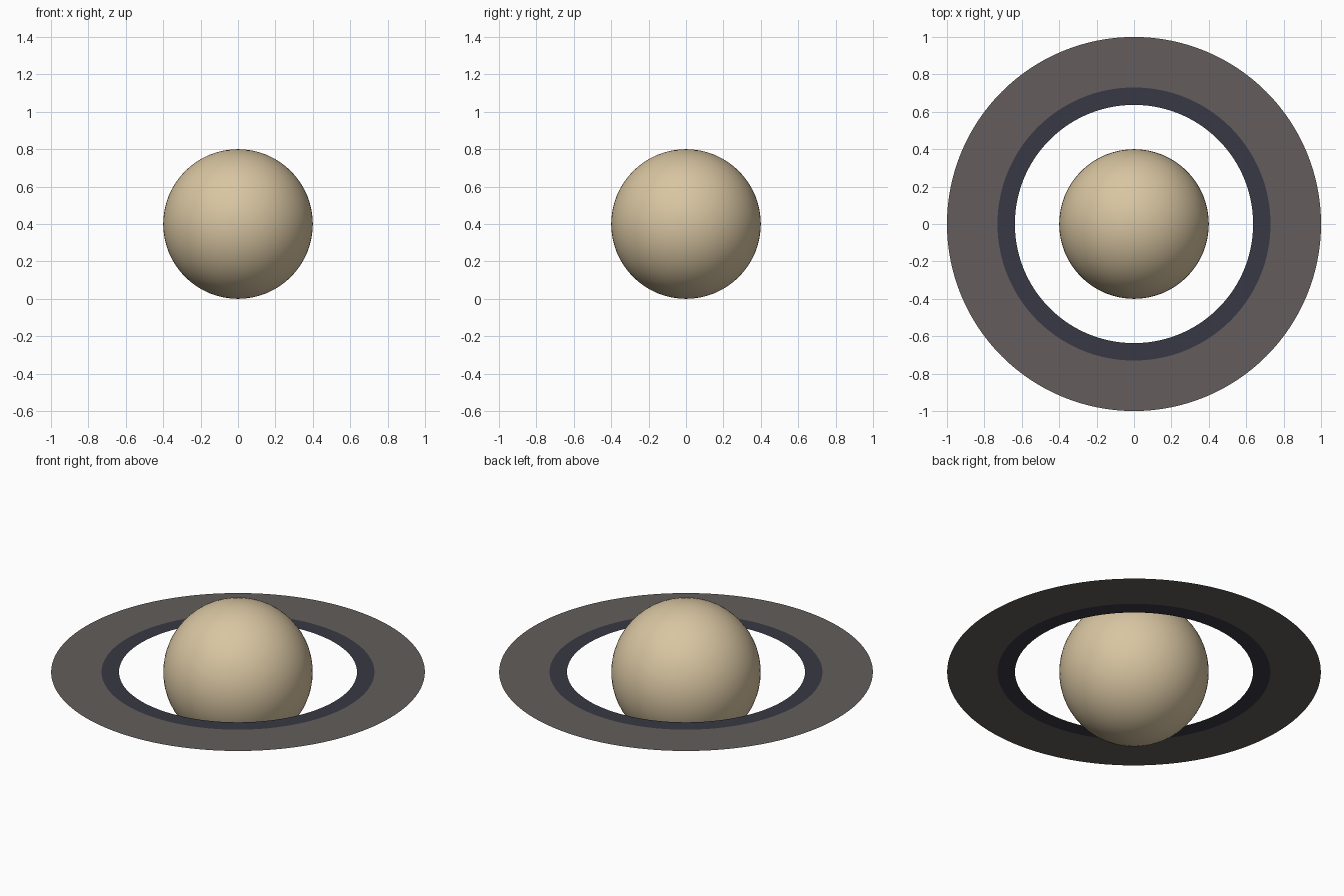
import bpy, bmesh, math

if "Cube" in bpy.data.objects:
    bpy.data.objects.remove(bpy.data.objects["Cube"])

CENTRE_Z = 0.4


def material(name, rgb):
    m = bpy.data.materials.new(name)
    m.diffuse_color = (*rgb, 1.0)
    m.use_nodes = True
    m.node_tree.nodes["Principled BSDF"].inputs["Base Color"].default_value = m.diffuse_color
    return m


def flat_ring(name, r_in, r_out, mat, sides=128):
    """Thin flat annulus lying in the equator plane, facing up."""
    bm = bmesh.new()
    loops = []
    for r in (r_in, r_out):
        loops.append([bm.verts.new((r * math.cos(2 * math.pi * i / sides),
                                    r * math.sin(2 * math.pi * i / sides), 0))
                      for i in range(sides)])
    inner, outer = loops
    for i in range(sides):
        j = (i + 1) % sides
        bm.faces.new((inner[i], outer[i], outer[j], inner[j]))
    mesh = bpy.data.meshes.new(name)
    bm.to_mesh(mesh)
    bm.free()
    mesh.materials.append(mat)
    ob = bpy.data.objects.new(name, mesh)
    ob.location.z = CENTRE_Z
    bpy.context.collection.objects.link(ob)
    return ob


sand = material("pale_sand", (0.69, 0.56, 0.36))
grey = material("warm_grey", (0.125, 0.110, 0.106))
slate = material("dark_slate", (0.040, 0.040, 0.058))

# Planet body
bpy.ops.mesh.primitive_uv_sphere_add(segments=64, ring_count=32, radius=0.4,
                                     location=(0, 0, CENTRE_Z))
planet = bpy.context.object
planet.name = "planet_body"
planet.data.materials.append(sand)
bpy.ops.object.shade_smooth()

# Ring bands
flat_ring("inner_ring", 0.637, 0.73, slate)
flat_ring("outer_ring", 0.73, 1.0, grey)
